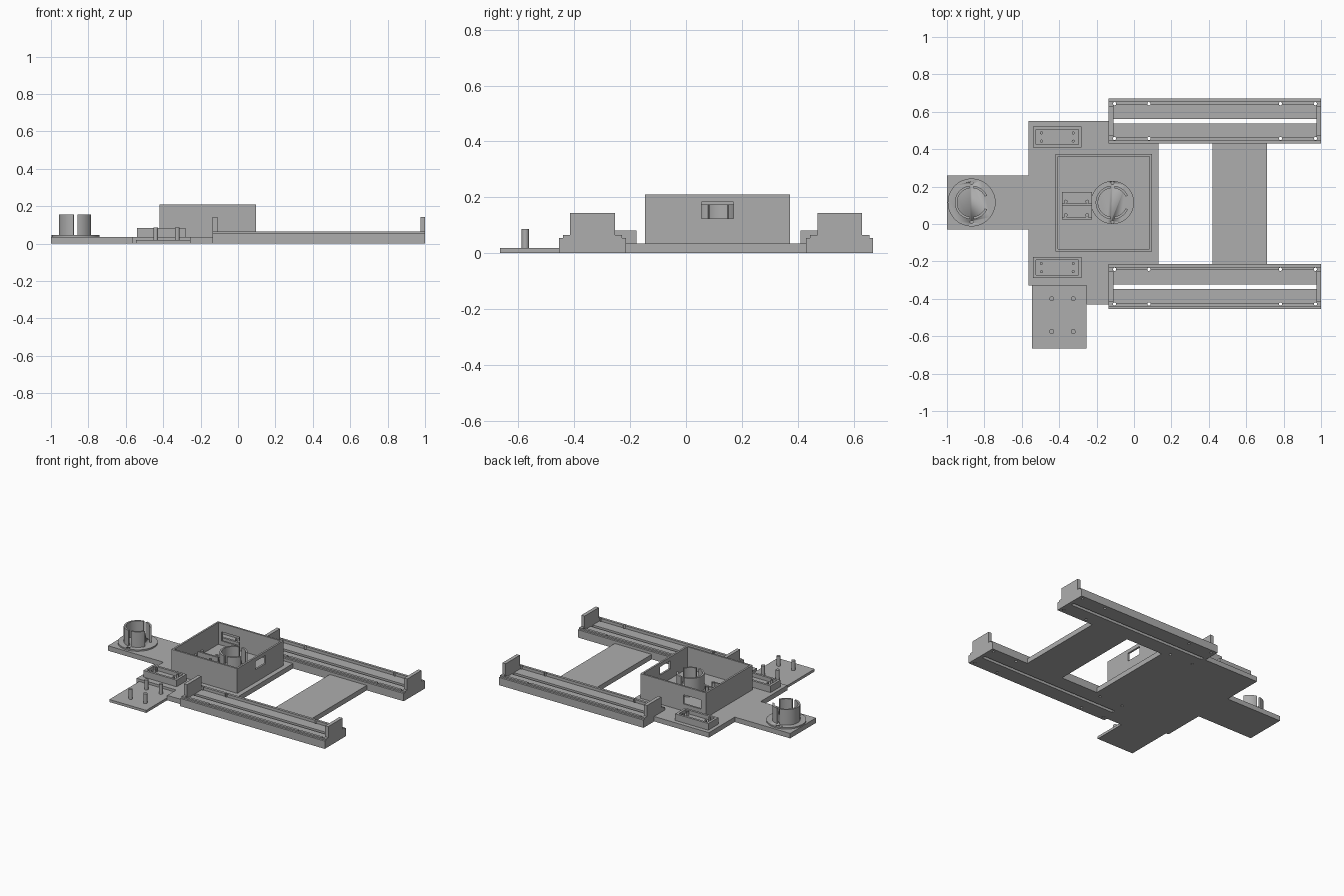
import bpy, bmesh, math
from math import cos, sin, radians

if "Cube" in bpy.data.objects:
    bpy.data.objects.remove(bpy.data.objects["Cube"], do_unlink=True)

grey = bpy.data.materials.new("plain_grey")
grey.use_nodes = True
grey.diffuse_color = (0.42, 0.42, 0.42, 1)
grey.node_tree.nodes["Principled BSDF"].inputs["Base Color"].default_value = (0.42, 0.42, 0.42, 1)


def prism(name, points, z0, z1, smooth=False):
    """Extrude an outline in the xy plane from z0 to z1."""
    bm = bmesh.new()
    face = bm.faces.new([bm.verts.new((x, y, z0)) for x, y in points])
    top = bmesh.ops.extrude_face_region(bm, geom=[face])["geom"]
    bmesh.ops.translate(bm, vec=(0, 0, z1 - z0),
                        verts=[v for v in top if isinstance(v, bmesh.types.BMVert)])
    bmesh.ops.recalc_face_normals(bm, faces=bm.faces)
    mesh = bpy.data.meshes.new(name)
    bm.to_mesh(mesh)
    bm.free()
    mesh.materials.append(grey)
    obj = bpy.data.objects.new(name, mesh)
    bpy.context.collection.objects.link(obj)
    if smooth:
        activate(obj)
        bpy.ops.object.shade_smooth_by_angle(angle=radians(30))
    return obj


def activate(obj):
    bpy.ops.object.select_all(action="DESELECT")
    obj.select_set(True)
    bpy.context.view_layer.objects.active = obj


def box(name, x0, x1, y0, y1, z0, z1):
    return prism(name, [(x0, y0), (x1, y0), (x1, y1), (x0, y1)], z0, z1)


def arc(cx, cy, r, a0, a1, n):
    steps = [radians(a0 + (a1 - a0) * i / n) for i in range(n + 1)]
    return [(cx + r * cos(a), cy + r * sin(a)) for a in steps]


def rod(name, cx, cy, r, z0, z1, n=16):
    return prism(name, arc(cx, cy, r, 0, 360, n)[:-1], z0, z1, True)


def cut(obj, cutters):
    """Subtract the cutters from the object, then remove them."""
    for c in cutters:
        activate(obj)
        mod = obj.modifiers.new("cut", "BOOLEAN")
        mod.operation = "DIFFERENCE"
        mod.solver = "EXACT"
        mod.object = c
        bpy.ops.object.modifier_apply(modifier=mod.name)
        bpy.data.objects.remove(c, do_unlink=True)


# Base plate with tongue, cross bar and the thin front plate
PLATE = 0.035
prism("base_plate", [(-1, -0.03), (-0.565, -0.03), (-0.565, -0.33), (-0.255, -0.33),
                     (-0.255, -0.43), (-0.135, -0.43), (-0.135, -0.215), (0.13, -0.215),
                     (0.13, 0.43), (-0.135, 0.43), (-0.135, 0.55), (-0.565, 0.55),
                     (-0.565, 0.26), (-1, 0.26)], 0, PLATE)
box("cross_bar", 0.42, 0.71, -0.215, 0.43, 0, PLATE)
box("front_plate", -0.545, -0.255, -0.665, -0.33, 0, 0.018)
for x in (-0.44, -0.325):
    for y in (-0.4, -0.575):
        rod("front_plate_peg", x, y, 0.013, 0.018, 0.087)

# Stepped rails with a channel, a slot, screw holes and end stops
for side, c in (("front", -0.335), ("back", 0.55)):
    rail = box(side + "_rail", -0.135, 1, c - 0.12, c + 0.12, 0, 0.065)
    cutters = [box("cutter", -0.2, 1.1, c + s * 0.14 - 0.034, c + s * 0.14 + 0.034, 0.055, 0.1)
               for s in (-1, 1)]
    cutters.append(box("cutter", -0.11, 0.975, c - 0.088, c + 0.088, 0.045, 0.1))
    cutters.append(box("cutter", -0.11, 0.975, c - 0.012, c + 0.012, -0.1, 0.1))
    cutters += [rod("cutter", x, c + s * 0.093, 0.009, -0.1, 0.1, 12)
                for x in (-0.104, 0.08, 0.783, 0.97) for s in (-1, 1)]
    cut(rail, cutters)
    for x in (-0.135, 0.975):
        box(side + "_rail_stop", x, x + 0.025, c - 0.08, c + 0.08, 0.06, 0.143)

# Open electronics box with two windows
FLOOR = 0.055
case = box("open_box", -0.42, 0.097, -0.147, 0.373, PLATE, 0.21)
cut(case, [box("cutter", -0.407, 0.084, -0.134, 0.36, FLOOR, 0.3),
           box("cutter", 0.05, 0.15, 0.055, 0.17, 0.125, 0.183),
           box("cutter", -0.38, -0.24, 0.3, 0.45, 0.085, 0.15)])


# Split ring holders on round flanges
def holder(name, cx, cy, flange_r, z0, z1):
    flange = rod(name + "_flange", cx, cy, flange_r, z0, z0 + 0.01, 48)
    cut(flange, [rod("cutter", cx, cy + s * 0.104, 0.009, z0 + 0.002, z1, 12) for s in (-1, 1)])
    for a0, a1 in ((24, 83), (97, 263), (277, 336)):
        n = max(8, int((a1 - a0) / 6))
        outline = arc(cx, cy, 0.09, a0, a1, n) + arc(cx, cy, 0.077, a1, a0, n)
        prism(name + "_wall", outline, z0 + 0.008, z1, True)


holder("outer_ring", -0.868, 0.115, 0.128, PLATE, 0.155)
holder("inner_ring", -0.115, 0.115, 0.115, FLOOR, 0.175)

# Small mount inside the box: low base, two cross walls and pegs
box("inner_mount", -0.385, -0.225, 0.025, 0.17, FLOOR, 0.075)
for y in (0.025, 0.097):
    box("inner_mount_wall", -0.385, -0.225, y, y + 0.012, 0.07, 0.11)
for x in (-0.365, -0.25):
    for y in (0.047, 0.12):
        rod("inner_mount_peg", x, y, 0.01, 0.07, 0.115)

# Recessed side trays with pegs
for side, c in (("front", -0.233), ("back", 0.465)):
    tray = box(side + "_tray", -0.54, -0.28, c - 0.056, c + 0.056, PLATE, 0.082)
    cut(tray, [box("cutter", -0.523, -0.297, c - 0.04, c + 0.04, 0.055, 0.2)])
    for x in (-0.495, -0.325):
        for s in (-1, 1):
            rod(side + "_tray_peg", x, c + s * 0.022, 0.008, 0.05, 0.082, 12)
